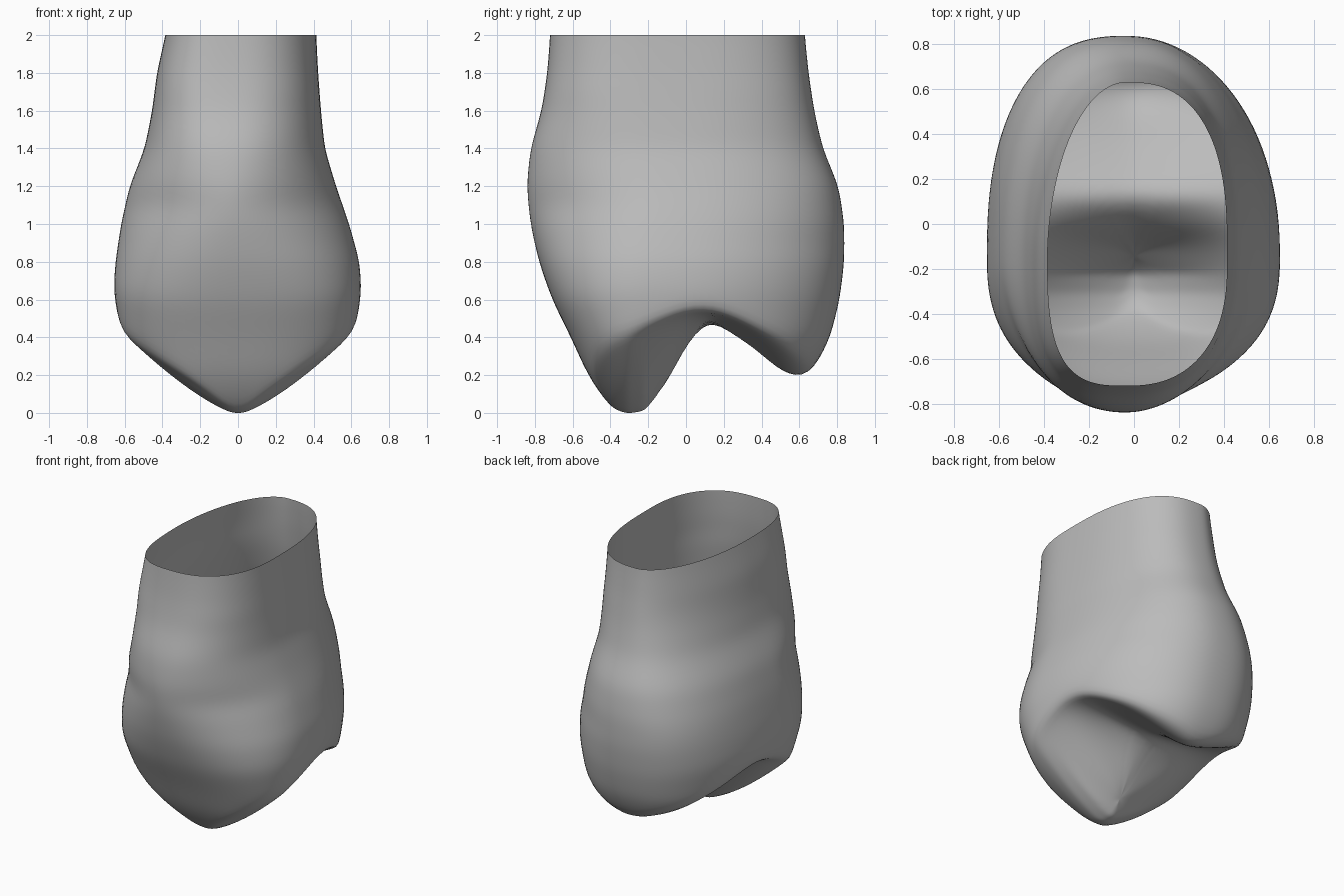
import bpy, bmesh, math

if "Cube" in bpy.data.objects:
    bpy.data.objects.remove(bpy.data.objects["Cube"], do_unlink=True)

CY = -0.15            # axis of the lofted sections
SEG, WALL, CAP = 120, 44, 24


def lerp(table, t):
    """Linear lookup in (position, value) pairs."""
    if t <= table[0][0]:
        return table[0][1]
    for (a, va), (b, vb) in zip(table, table[1:]):
        if t <= b:
            return va + (vb - va) * (t - a) / (b - a)
    return table[-1][1]


# Outlines of the wall by height
LEFT = [(0, .38), (.2, .54), (.4, .62), (.65, .66), (.8, .65), (1, .62),
        (1.2, .575), (1.4, .495), (1.6, .455), (1.8, .43), (2, .385)]
RIGHT = [(0, .38), (.2, .54), (.4, .62), (.65, .655), (.8, .645), (1, .59),
         (1.2, .52), (1.4, .46), (1.6, .44), (1.8, .425), (2, .415)]
FRONT = [(0, .36), (.05, .42), (.2, .52), (.4, .61), (.6, .71), (.8, .78),
         (1, .825), (1.2, .845), (1.4, .825), (1.6, .765), (1.8, .735), (2, .72)]
BACK = [(.15, .6), (.25, .69), (.4, .765), (.6, .815), (.8, .84), (1, .84),
        (1.2, .81), (1.4, .725), (1.6, .68), (1.8, .65), (2, .63)]

# Squareness of each quarter of the section by height
SQUARE = {("front", "left"): [(.6, 2.5), (1.1, 1.85), (1.7, 2.8)],
          ("front", "right"): [(.6, 2.5), (1.1, 1.85), (1.7, 2.6)],
          ("back", "left"): [(.9, 2.45), (1.7, 1.85)],
          ("back", "right"): [(.9, 2.15), (1.7, 2.8)]}

# Biting surface: height along the middle and along the flanks
MIDDLE = [(-.84, .3), (-.5, .09), (-.38, .01), (-.31, -.01), (-.22, .01),
          (-.1, .16), (0, .36), (.1, .48), (.17, .47), (.35, .35),
          (.5, .22), (.58, .185), (.66, .2), (.84, .34)]
FLANK = [(-.6, .44), (-.31, .41), (-.2, .46), (0, .54), (.15, .54),
         (.4, .46), (.58, .45), (.8, .52)]


def bite(x, y):
    w = min(1, abs(x) / .6) ** 1.35
    return lerp(MIDDLE, y) * (1 - w) + lerp(FLANK, y) * w


def wall(angle, z):
    """Point on the super-elliptic section at height z."""
    c, s = math.cos(angle), math.sin(angle)
    rx = lerp(RIGHT if c > 0 else LEFT, z)
    ry = lerp(BACK, z) - CY if s > 0 else lerp(FRONT, z) + CY
    n = lerp(SQUARE["back" if s > 0 else "front", "right" if c > 0 else "left"], z)
    x = rx * math.copysign(abs(c) ** (2 / n), c)
    y = ry * math.copysign(abs(s) ** (2 / n), s)
    lean = lerp([(.3, 0), (.9, .04)], z)      # ends lean slightly to one side
    return x - lean * s * s, CY + y


def lower_edge(angle):
    """Height where the wall meets the biting surface."""
    z = 1.0
    while z > 0 and z > bite(*wall(angle, z)):
        z -= .004
    return z


bm = bmesh.new()
columns = []
for i in range(SEG):
    a = 2 * math.pi * (i + .5) / SEG
    z0 = lower_edge(a)
    col = []
    for k in range(WALL + 1):
        z = 2 + (z0 - 2) * k / WALL
        x, y = wall(a, z)
        col.append(bm.verts.new((x, y, z)))
    for k in range(1, CAP):
        f = 1 - k / CAP
        px, py = x * f, CY + (y - CY) * f
        col.append(bm.verts.new((px, py, bite(px, py))))
    columns.append(col)

tip = bm.verts.new((0, CY, bite(0, CY)))
for i, col in enumerate(columns):
    nxt = columns[(i + 1) % SEG]
    for k in range(len(col) - 1):
        bm.faces.new((col[k], col[k + 1], nxt[k + 1], nxt[k]))
    bm.faces.new((col[-1], tip, nxt[-1]))

# Soften ridges and grooves, leaving the open rim in place
inner = [v for v in bm.verts if not v.is_boundary]
for _ in range(6):
    bmesh.ops.smooth_vert(bm, verts=inner, factor=.5,
                          use_axis_x=True, use_axis_y=True, use_axis_z=True)
low = min(v.co.z for v in bm.verts)
for v in inner:       # settle the long cusp on the ground
    v.co.z -= low * max(0, 1 - v.co.z)
bmesh.ops.recalc_face_normals(bm, faces=bm.faces)
if tip.normal.z > 0:
    bmesh.ops.reverse_faces(bm, faces=bm.faces)

mesh = bpy.data.meshes.new("tooth_crown")
bm.to_mesh(mesh)
bm.free()
tooth = bpy.data.objects.new("tooth_crown", mesh)
bpy.context.collection.objects.link(tooth)

# Plain grey enamel
mat = bpy.data.materials.new("grey_enamel")
mat.use_nodes = True
colour = (.5, .5, .5, 1)
mat.diffuse_color = colour
mat.node_tree.nodes["Principled BSDF"].inputs["Base Color"].default_value = colour
mesh.materials.append(mat)

bpy.ops.object.select_all(action="DESELECT")
tooth.select_set(True)
bpy.context.view_layer.objects.active = tooth
bpy.ops.object.shade_smooth()
